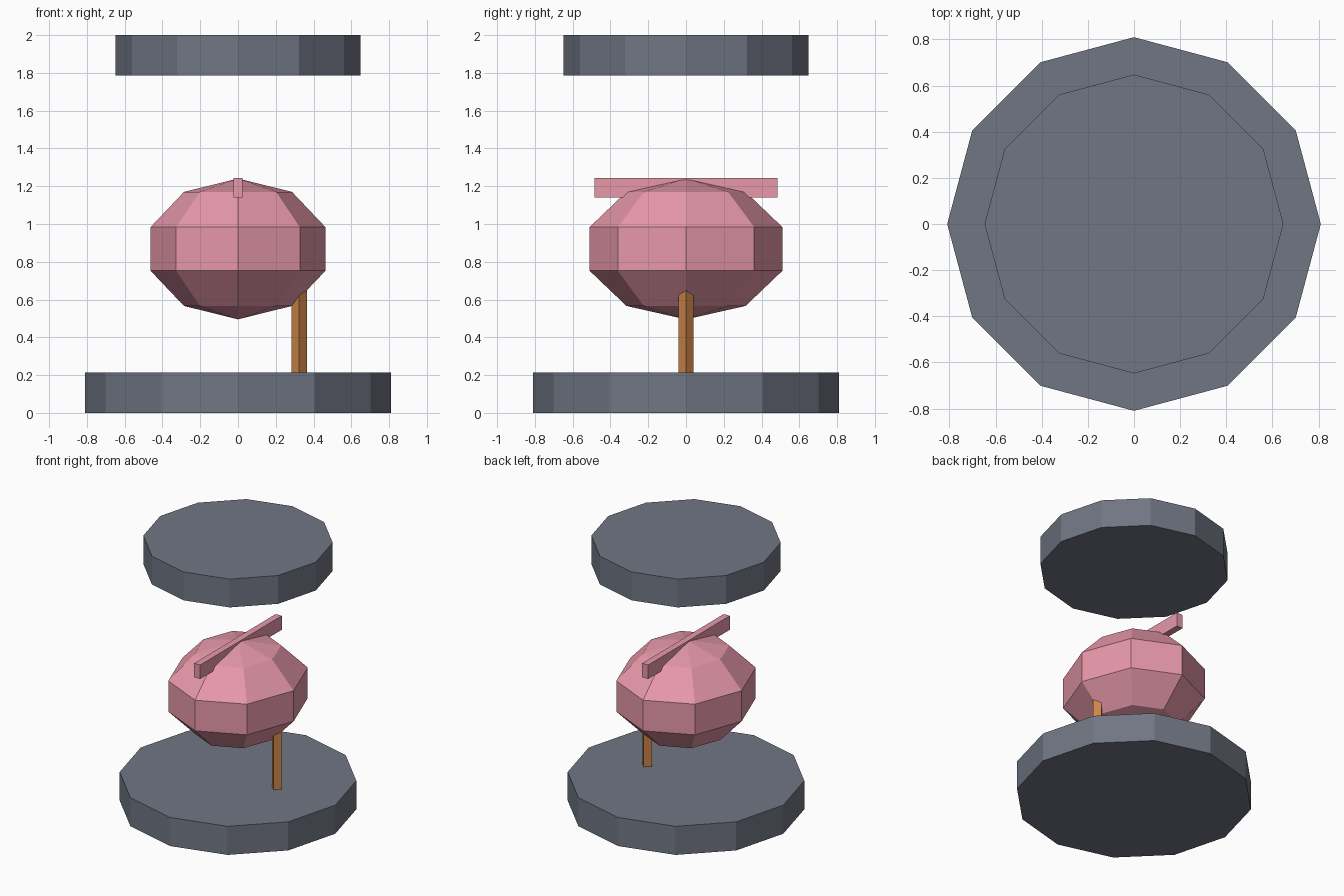
import bpy
import math

if "Cube" in bpy.data.objects:
    bpy.data.objects.remove(bpy.data.objects["Cube"])


def srgb(r, g, b):
    return [((c / 255 + 0.055) / 1.055) ** 2.4 for c in (r, g, b)] + [1.0]


def material(name, rgb):
    m = bpy.data.materials.new(name)
    m.diffuse_color = srgb(*rgb)
    m.use_nodes = True
    m.node_tree.nodes["Principled BSDF"].inputs["Base Color"].default_value = m.diffuse_color
    return m


SLATE = material("slate grey", (112, 118, 131))
PINK = material("pink", (231, 152, 170))
BROWN = material("orange brown", (205, 134, 72))


def finish(name, mat):
    ob = bpy.context.object
    ob.name = name
    ob.data.materials.append(mat)
    return ob


def prism(name, sides, radius, x, z0, z1, mat):
    bpy.ops.mesh.primitive_cylinder_add(vertices=sides, radius=radius, depth=z1 - z0,
                                        location=(x, 0, (z0 + z1) / 2))
    return finish(name, mat)


# Base and floating top discs
prism("base_disc", 12, 0.81, 0, 0.0, 0.215, SLATE)
prism("top_disc", 12, 0.648, 0, 1.787, 2.0, SLATE)

# Faceted body
bpy.ops.mesh.primitive_uv_sphere_add(segments=8, ring_count=5, radius=1, location=(0, 0, 0.868))
body = finish("body", PINK)
body.scale = (0.487, 0.537, 0.373)

# Crest bar along the top of the body
bpy.ops.mesh.primitive_cube_add(size=1, location=(0, 0, 1.192))
bar = finish("crest_bar", PINK)
bar.scale = (0.05, 0.97, 0.105)

# Single off-centre post
prism("post", 4, 0.04, 0.324, 0.2, 0.7, BROWN)
